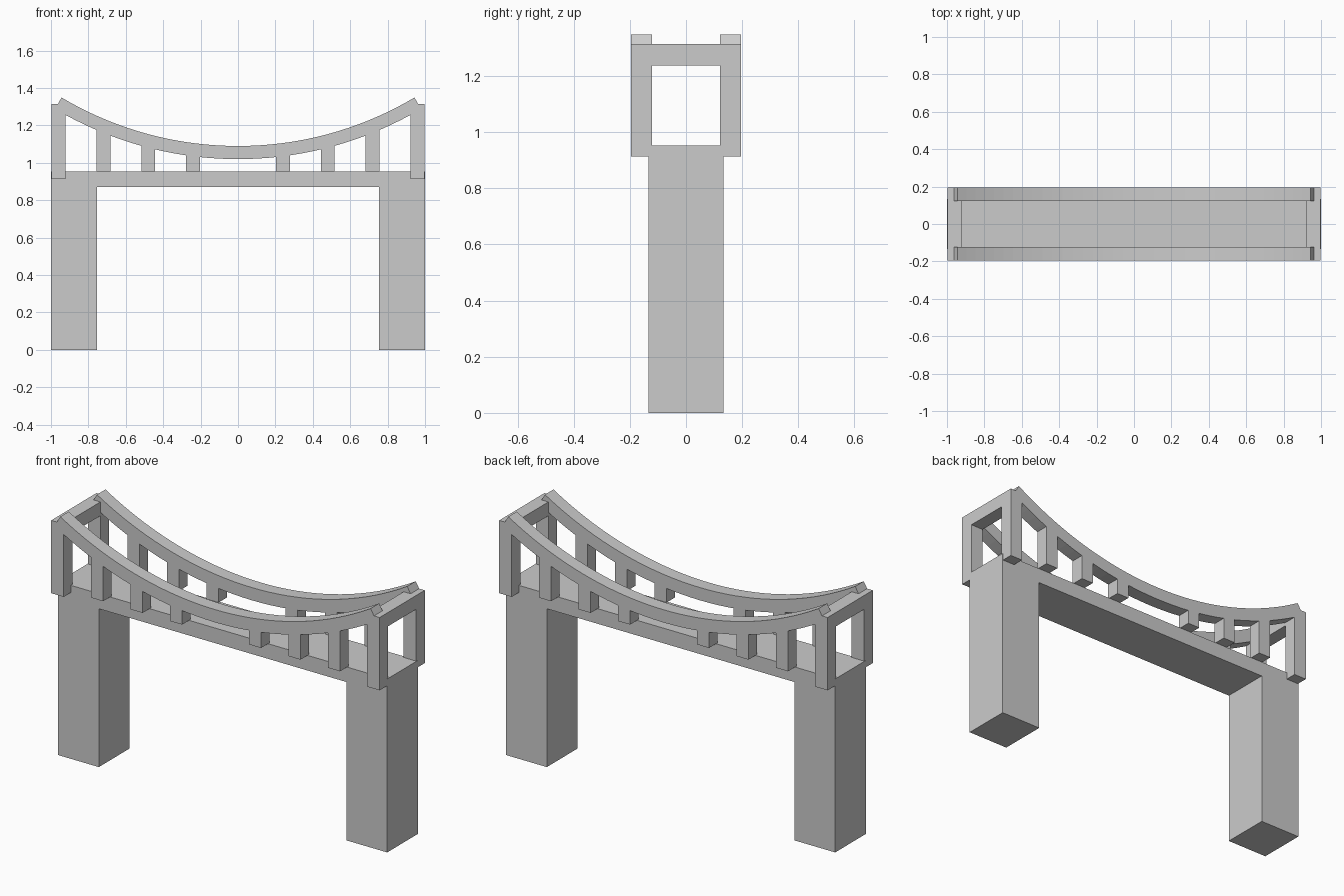
import bpy, bmesh, math

if "Cube" in bpy.data.objects:
    bpy.data.objects.remove(bpy.data.objects["Cube"])

Y_IN, Y_OUT = 0.122, 0.196      # depth range of the side frames
ARC_Z, R_TOP, R_BOT = 2.937, 1.847, 1.917   # centre height and radii of the sagging cables


def prism(name, profile, y0, y1):
    """Extrude an x-z outline from y0 to y1."""
    bm = bmesh.new()
    face = bm.faces.new([bm.verts.new((x, y0, z)) for x, z in profile])
    out = bmesh.ops.extrude_face_region(bm, geom=[face])
    for v in out["geom"]:
        if isinstance(v, bmesh.types.BMVert):
            v.co.y = y1
    bmesh.ops.recalc_face_normals(bm, faces=bm.faces)
    mesh = bpy.data.meshes.new(name)
    bm.to_mesh(mesh)
    bm.free()
    obj = bpy.data.objects.new(name, mesh)
    bpy.context.collection.objects.link(obj)
    return obj


def box(name, x0, x1, y0, y1, z0, z1):
    return prism(name, [(x0, z0), (x1, z0), (x1, z1), (x0, z1)], y0, y1)


def arc(radius, half_angle, steps=36):
    angles = [half_angle * (2 * i / steps - 1) for i in range(steps + 1)]
    return [(radius * math.sin(a), ARC_Z - radius * math.cos(a)) for a in angles]


# Deck and two piers in one outline
prism("deck_and_piers", [(-1, 0), (-0.753, 0), (-0.753, 0.87), (0.753, 0.87),
                         (0.753, 0), (1, 0), (1, 0.953), (-1, 0.953)], -0.133, 0.133)

# Top crossbars joining the end posts
for sx in (-1, 1):
    x0, x1 = sorted((sx * 0.922, sx * 0.998))
    box("crossbar", x0, x1, -Y_IN, Y_IN, 1.238, 1.314)

half = math.asin(0.943 / R_TOP)
for sy in (-1, 1):
    y0, y1 = sorted((sy * Y_IN, sy * Y_OUT))
    # Sagging cable
    prism("cable", arc(R_TOP, half) + arc(R_BOT, half)[::-1], y0, y1)
    for sx in (-1, 1):
        # End post
        x0, x1 = sorted((sx * 0.922, sx * 0.998))
        box("end_post", x0, x1, y0, y1, 0.914, 1.314)
        # Hangers, ending inside the cable
        for x in (0.24, 0.48, 0.72):
            top = ARC_Z - math.sqrt(1.882 ** 2 - x * x)
            box("hanger", sx * x - 0.037, sx * x + 0.037, y0, y1, 0.954, top)
